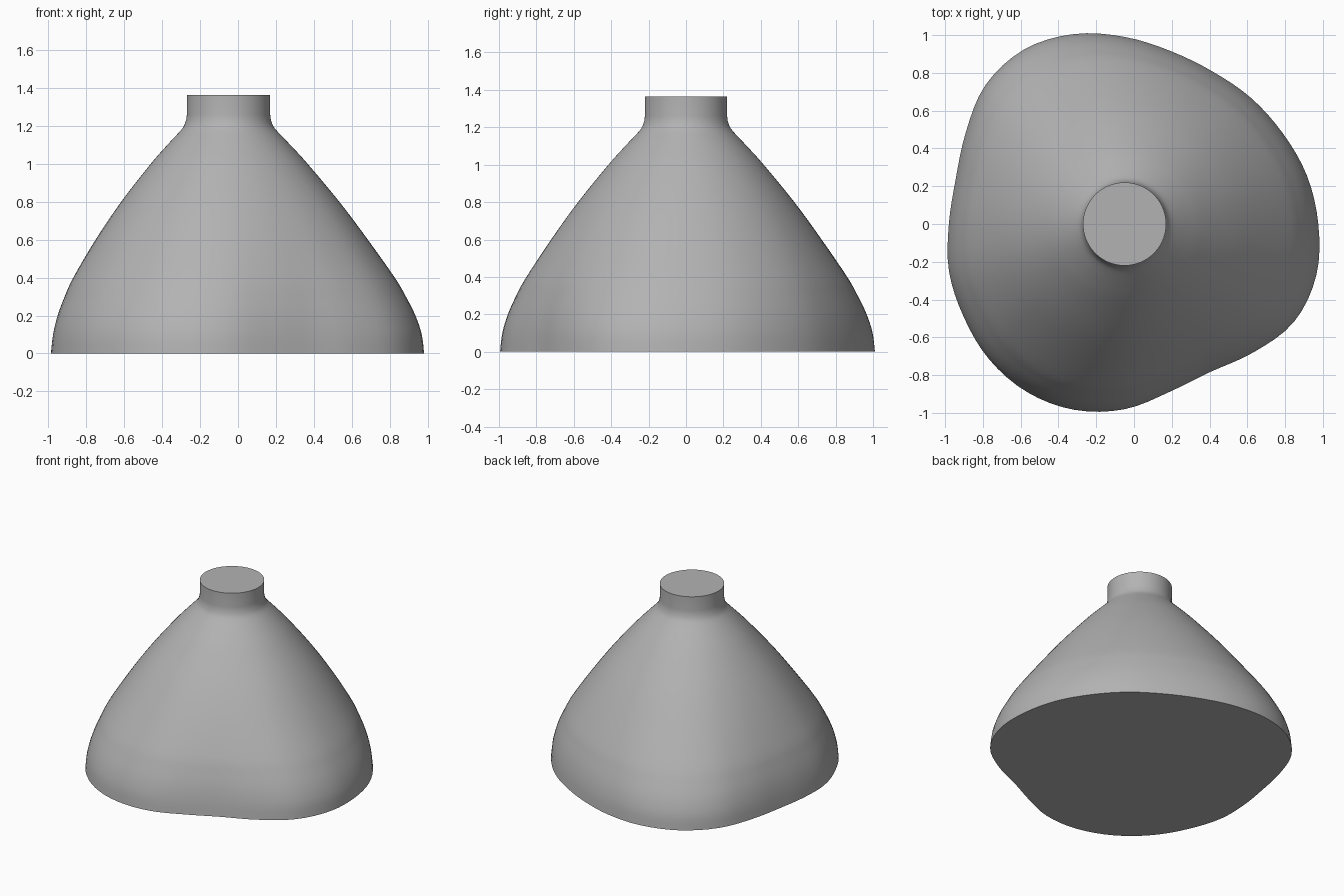
import bpy, bmesh, math

if "Cube" in bpy.data.objects:
    bpy.data.objects.remove(bpy.data.objects["Cube"])

SEGMENTS = 96
CENTRE_X = -0.05
NECK_RADIUS = 0.22

# Base outline: radius every 15 degrees, counter-clockwise from +x
OUTLINE = [1.02, 0.993, 0.96, 0.94, 0.927, 0.942, 0.985, 1.035,
           1.06, 1.035, 0.965, 0.92, 0.925, 0.957, 0.978, 1.008,
           1.023, 1.013, 0.975, 0.915, 0.90, 0.957, 1.03, 1.045]
MEAN = sum(OUTLINE) / len(OUTLINE)

# Side profile: height, mean radius, strength of the lobes
PROFILE = [(0, 0.985, 1), (0.1, 0.973, 1), (0.2, 0.945, 0.93), (0.3, 0.902, 0.82),
           (0.4, 0.85, 0.7), (0.6, 0.72, 0.48), (0.8, 0.577, 0.33),
           (1.0, 0.415, 0.18), (1.1, 0.325, 0.1), (1.18, 0.25, 0.03), (1.21, 0.231, 0)]


def spline(a, b, c, d, t):
    """Catmull-Rom blend between b and c."""
    return b + 0.5 * t * (c - a + t * (2*a - 5*b + 4*c - d + t * (3*(b - c) + d - a)))


def outline_radius(i):
    pos = i * len(OUTLINE) / SEGMENTS
    k = int(pos)
    return spline(*(OUTLINE[(k + j) % len(OUTLINE)] for j in (-1, 0, 1, 2)), pos - k)


def fine_profile(steps=4):
    last = len(PROFILE) - 1
    for k in range(last):
        pts = [PROFILE[min(max(k + j, 0), last)] for j in (-1, 0, 1, 2)]
        for s in range(steps):
            yield [spline(*axis, s / steps) for axis in zip(*pts)]
    yield PROFILE[-1]


# Lofted body blending the lobed base into the round neck
levels = list(fine_profile()) + [(1.235, 0.223, 0), (1.26, NECK_RADIUS, 0),
                                 (1.365, NECK_RADIUS, 0)]
bm = bmesh.new()
rings = []
for z, radius, lobes in levels:
    ring = []
    for i in range(SEGMENTS):
        angle = math.tau * i / SEGMENTS
        r = radius * (1 + lobes * (outline_radius(i) / MEAN - 1))
        ring.append(bm.verts.new((CENTRE_X + r * math.cos(angle), r * math.sin(angle), z)))
    rings.append(ring)
for low, high in zip(rings, rings[1:]):
    for i in range(SEGMENTS):
        j = (i + 1) % SEGMENTS
        bm.faces.new((low[i], low[j], high[j], high[i]))

# Flat bottom and neck cap
bm.faces.new(rings[0][::-1])
bm.faces.new(rings[-1])

mesh = bpy.data.meshes.new("lobed_body")
bm.to_mesh(mesh)
bm.free()
body = bpy.data.objects.new("lobed_body", mesh)
bpy.context.collection.objects.link(body)

# Plain grey material
grey = bpy.data.materials.new("plain grey")
grey.use_nodes = True
colour = (0.45, 0.45, 0.45, 1)
grey.diffuse_color = colour
grey.node_tree.nodes["Principled BSDF"].inputs["Base Color"].default_value = colour
mesh.materials.append(grey)

bpy.ops.object.select_all(action='DESELECT')
body.select_set(True)
bpy.context.view_layer.objects.active = body
bpy.ops.object.shade_smooth_by_angle(angle=math.radians(40))
